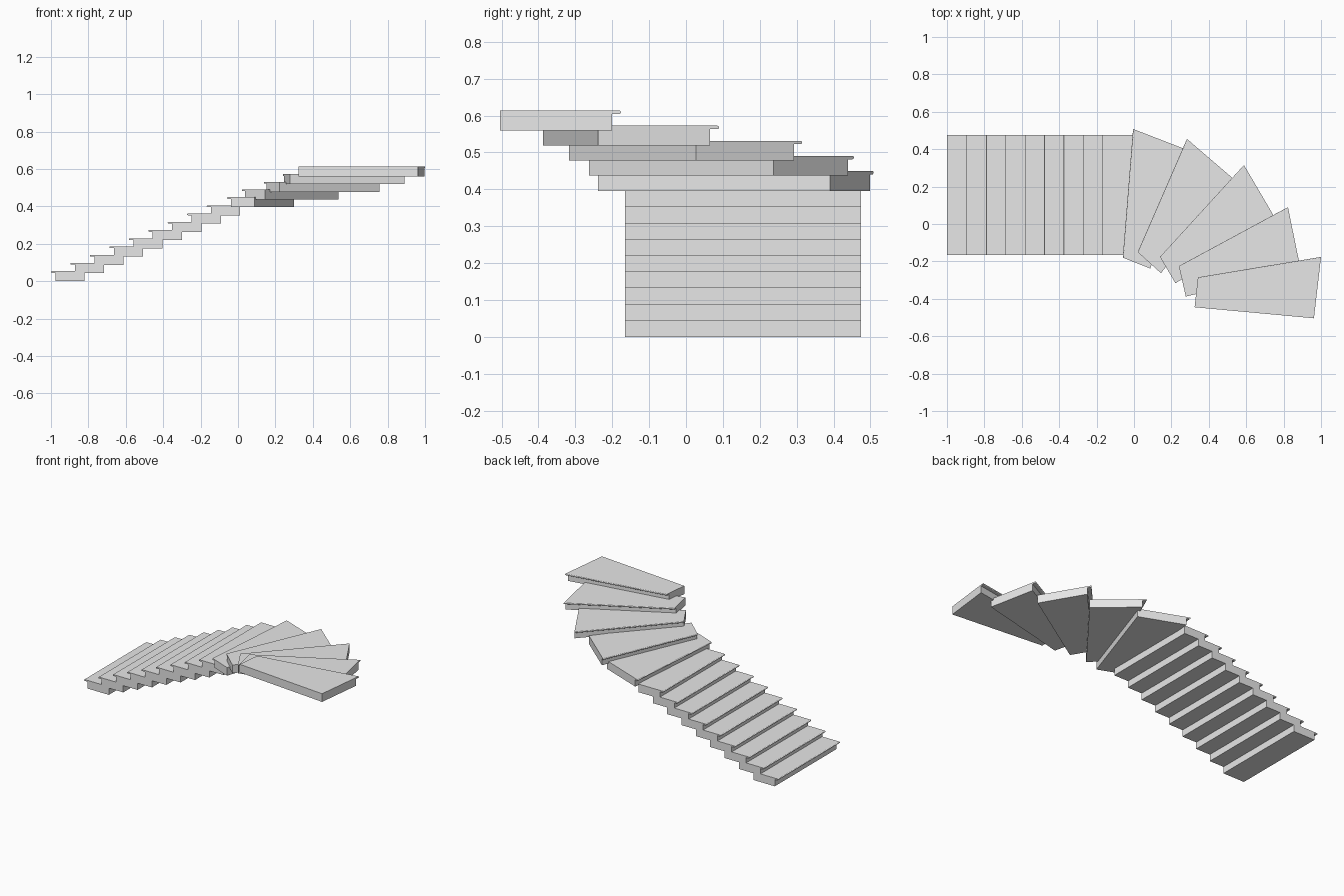
import bpy, bmesh, math
from mathutils import Vector

cube = bpy.data.objects.get("Cube")
if cube:
    bpy.data.objects.remove(cube, do_unlink=True)

THICK = 0.0535      # step height
NOSE = 0.024        # overhang of the nosing
R = 0.0045          # nosing radius

stone = bpy.data.materials.new("light_grey")
stone.use_nodes = True
stone.diffuse_color = (0.8, 0.8, 0.8, 1)
stone.node_tree.nodes["Principled BSDF"].inputs["Base Color"].default_value = (0.8, 0.8, 0.8, 1)


def nose_profile():
    """Distance behind the nose line and height, from the bottom up."""
    pts = [(NOSE, 0), (NOSE, THICK - 2 * R)]
    for i in range(7):
        a = -math.pi / 2 + math.pi * i / 6
        pts.append((R - R * math.cos(a), THICK - R + R * math.sin(a)))
    return pts


def make_step(name, inner_nose, outer_nose, outer_back, inner_back, z):
    """A solid tread with a rounded nosing along its front edge."""
    n0, n1, b1, b0 = (Vector(p) for p in (inner_nose, outer_nose, outer_back, inner_back))
    along = (n1 - n0).normalized()
    inward = Vector((along.y, -along.x))
    bm = bmesh.new()
    ends = []
    for nose, back in ((n0, b0), (n1, b1)):
        d = back - nose
        d = d / d.dot(inward)
        ring = [(nose + d * t, h) for t, h in nose_profile()]
        ring += [(back, THICK), (back, 0)]
        ends.append([bm.verts.new((p.x, p.y, z + h)) for p, h in ring])
    a, b = ends
    bm.faces.new(a)
    bm.faces.new(b[::-1])
    for i in range(len(a)):
        j = (i + 1) % len(a)
        bm.faces.new((a[i], b[i], b[j], a[j]))
    bmesh.ops.recalc_face_normals(bm, faces=bm.faces[:])
    mesh = bpy.data.meshes.new(name)
    bm.to_mesh(mesh)
    bm.free()
    mesh.materials.append(stone)
    obj = bpy.data.objects.new(name, mesh)
    bpy.context.collection.objects.link(obj)


# Straight flight
Y0, Y1 = -0.165, 0.475
for i in range(9):
    x = -1 + 0.104 * i
    make_step(f"straight_step_{i + 1}", (x, Y0), (x, Y1), (x + 0.18, Y1), (x + 0.18, Y0), 0.044 * i)

# Winding flight: inner nose, outer nose, outer back, inner back
winders = [
    ((-0.06, -0.18), (-0.005, 0.508), (0.30, 0.39), (0.087, -0.238)),
    ((0.02, -0.15), (0.283, 0.455), (0.537, 0.237), (0.144, -0.263)),
    ((0.139, -0.176), (0.588, 0.315), (0.757, 0.027), (0.222, -0.317)),
    ((0.24, -0.225), (0.823, 0.09), (0.89, -0.238), (0.277, -0.388)),
    ((0.342, -0.285), (1.0, -0.176), (0.962, -0.504), (0.324, -0.445)),
]
for i, corners in enumerate(winders):
    make_step(f"winder_step_{i + 1}", *corners, 0.396 + 0.041 * i)
